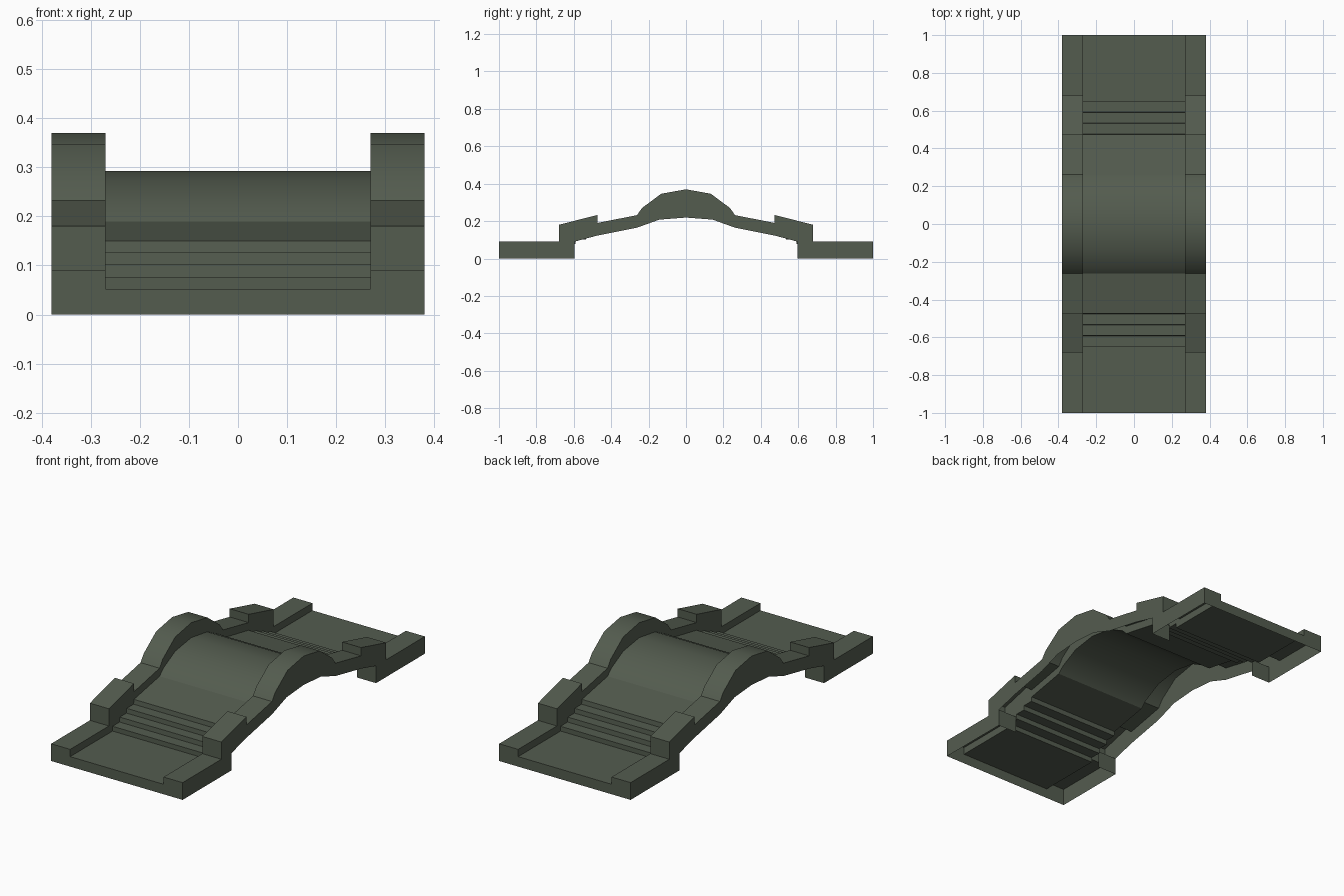
import bpy, bmesh
from mathutils import Vector

if "Cube" in bpy.data.objects:
    bpy.data.objects.remove(bpy.data.objects["Cube"])

mat = bpy.data.materials.new("dark_grey_green")
mat.diffuse_color = (0.088, 0.107, 0.078, 1)
mat.use_nodes = True
mat.node_tree.nodes["Principled BSDF"].inputs["Base Color"].default_value = mat.diffuse_color

INNER, OUTER = 0.27, 0.38


def mirrored(half):
    """Complete a (y, z) half profile that ends at y = 0."""
    return half + [(-y, z) for y, z in reversed(half[:-1])]


# Side profiles, front half
rail_top = mirrored([(-1, .09), (-.68, .09), (-.68, .18), (-.473, .233), (-.473, .19),
                     (-.262, .232), (-.235, .27), (-.133, .346), (0, .37)])
rail_bottom = mirrored([(-1, 0), (-.597, 0), (-.597, .09), (-.473, .123),
                        (-.262, .165), (-.142, .208), (0, .219)])
deck_top = mirrored([(-1, .052), (-.65, .052), (-.65, .077), (-.592, .077), (-.59, .102),
                     (-.535, .102), (-.533, .126), (-.476, .126), (-.473, .15),
                     (-.262, .19), (-.232, .22), (-.132, .272), (0, .292)])


def strip(bm, points, x0, x1):
    """Sheet that follows a profile, facing up."""
    rows = [(bm.verts.new((x0, y, z)), bm.verts.new((x1, y, z))) for y, z in points]
    for (a, b), (d, c) in zip(rows, rows[1:]):
        bm.faces.new((a, b, c, d))


def panel(bm, coords, facing):
    """Flat face turned towards the given direction."""
    f = bm.faces.new([bm.verts.new(c) for c in coords])
    f.normal_update()
    if f.normal.dot(Vector(facing)) < 0:
        f.normal_flip()


def wall(bm, upper, lower, x, side):
    panel(bm, [(x, y, z) for y, z in upper + lower[::-1]], (side, 0, 0))


def plate(bm, x0, x1, y, z, facing):
    panel(bm, [(x0, y, 0), (x1, y, 0), (x1, y, z), (x0, y, z)], (0, facing, 0))


def finish(bm, name):
    me = bpy.data.meshes.new(name)
    bm.to_mesh(me)
    bm.free()
    ob = bpy.data.objects.new(name, me)
    bpy.context.collection.objects.link(ob)
    me.materials.append(mat)
    bpy.ops.object.select_all(action='DESELECT')
    ob.select_set(True)
    bpy.context.view_layer.objects.active = ob
    bpy.ops.object.shade_smooth_by_angle(angle=0.55)


# Stepped and arched walkway with end skirts
bm = bmesh.new()
strip(bm, deck_top, -INNER, INNER)
for s in (-1, 1):
    plate(bm, -INNER, INNER, s, .052, s)
finish(bm, "bridge_deck")

# Side parapets, hollow from below
for side, name in ((-1, "left_parapet"), (1, "right_parapet")):
    x0, x1 = sorted((side * INNER, side * OUTER))
    bm = bmesh.new()
    strip(bm, rail_top, x0, x1)
    wall(bm, rail_top, rail_bottom, side * OUTER, side)
    wall(bm, rail_top, deck_top, side * INNER, -side)
    for s in (-1, 1):
        plate(bm, x0, x1, s, .09, s)            # end cap
        plate(bm, x0, x1, s * .597, .09, -s)    # back of the foot
    finish(bm, name)
